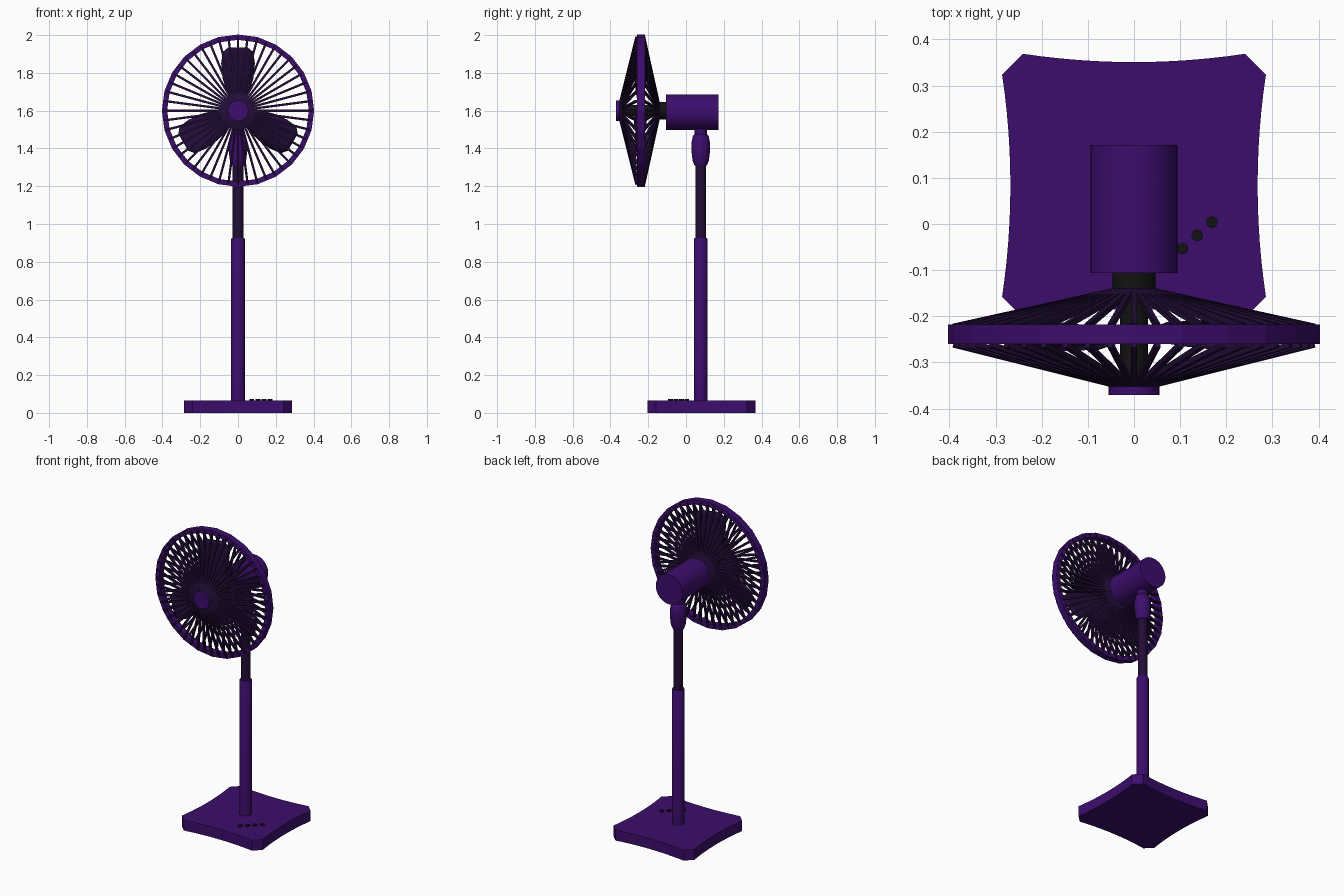
import bpy, bmesh, math
from mathutils import Vector, Matrix

if "Cube" in bpy.data.objects:
    bpy.data.objects.remove(bpy.data.objects["Cube"])


def material(name, rgb):
    m = bpy.data.materials.new(name)
    m.diffuse_color = (*rgb, 1)
    m.use_nodes = True
    m.node_tree.nodes["Principled BSDF"].inputs["Base Color"].default_value = m.diffuse_color
    return m


PURPLE = material("purple", (0.045, 0.004, 0.150))
DARK = material("dark purple", (0.017, 0.004, 0.040))
BLACK = material("black", (0.006, 0.006, 0.006))
HEAD_Z, POLE_Y = 1.6, 0.078


def finish(name, bm, mat, smooth=True):
    bmesh.ops.recalc_face_normals(bm, faces=bm.faces)
    me = bpy.data.meshes.new(name)
    bm.to_mesh(me)
    bm.free()
    ob = bpy.data.objects.new(name, me)
    bpy.context.collection.objects.link(ob)
    me.materials.append(mat)
    if smooth:
        bpy.context.view_layer.objects.active = ob
        ob.select_set(True)
        bpy.ops.object.shade_smooth_by_angle(angle=math.radians(40))
        ob.select_set(False)
    return ob


def lathe(name, profile, mat, origin, along_y=False, sides=32, closed=False, smooth=True):
    """Revolve (radius, height) points about z, or about y through origin."""
    bm = bmesh.new()
    rings = []
    for r, h in profile:
        ring = []
        for i in range(sides):
            a = 2 * math.pi * i / sides
            c, s = r * math.cos(a), r * math.sin(a)
            ring.append(bm.verts.new(Vector(origin) + Vector((c, h, s) if along_y else (c, s, h))))
        rings.append(ring)
    pairs = list(zip(rings, rings[1:])) + ([(rings[-1], rings[0])] if closed else [])
    for a, b in pairs:
        for i in range(sides):
            j = (i + 1) % sides
            bm.faces.new((a[i], a[j], b[j], b[i]))
    if not closed:
        bm.faces.new(rings[0])
        bm.faces.new(rings[-1])
    return finish(name, bm, mat, smooth)


def prism(name, outline, z0, z1, mat):
    bm = bmesh.new()
    face = bm.faces.new([bm.verts.new((x, y, z0)) for x, y in outline])
    ext = bmesh.ops.extrude_face_region(bm, geom=[face])
    for v in ext["geom"]:
        if isinstance(v, bmesh.types.BMVert):
            v.co.z = z1
    return finish(name, bm, mat)


# Base: square with concave sides and clipped corners
outline = []
for q in range(4):
    ca, sa = [(1, 0), (0, 1), (-1, 0), (0, -1)][q]
    for i in range(13):
        t = -1 + i / 6
        u, v = 0.268 + 0.018 * t * t, 0.241 * t
        outline.append((u * ca - v * sa, u * sa + v * ca + 0.083))
prism("base", outline, 0, 0.066, PURPLE)

# Buttons on the base
for i in range(4):
    cx, cy = 0.073 + 0.032 * i, -0.082 + 0.0287 * i
    pts = [(cx + 0.013 * math.cos(k * math.pi / 4), cy + 0.013 * math.sin(k * math.pi / 4)) for k in range(8)]
    prism("button", pts, 0.06, 0.073, BLACK)

# Telescopic pole and neck
lathe("lower_pole", [(0.036, 0.06), (0.036, 0.92), (0.033, 0.926)], PURPLE, (0, POLE_Y, 0))
lathe("upper_pole", [(0.028, 0.9), (0.028, 1.33)], DARK, (0, POLE_Y, 0))
lathe("neck", [(0.033, 1.31), (0.043, 1.335), (0.049, 1.385), (0.049, 1.43), (0.042, 1.465), (0.032, 1.475), (0.032, 1.52)],
      PURPLE, (0, POLE_Y, 0))

# Motor housing and shaft
lathe("motor_housing", [(0.094, -0.106), (0.094, 0.171)], PURPLE, (0, 0, 1.592), True)
lathe("motor_collar", [(0.047, -0.142), (0.047, -0.1)], BLACK, (0, 0, HEAD_Z), True)
lathe("fan_shaft", [(0.03, -0.352), (0.03, -0.138)], BLACK, (0, 0, HEAD_Z), True)

# Cage rim and front cap
lathe("cage_rim", [(0.403, -0.26), (0.403, -0.218), (0.375, -0.218), (0.375, -0.26)], PURPLE,
      (0, 0, HEAD_Z), True, 24, True, False)
lathe("front_cap", [(0.055, -0.348), (0.055, -0.371)], PURPLE, (0, 0, HEAD_Z), True)


# Cage wires
def wires(name, inner, outer, count=48, w=0.006):
    bm = bmesh.new()
    p, q = Vector((inner[0], inner[1], 0)), Vector((outer[0], outer[1], 0))
    d = (q - p).normalized()
    n = Vector((-d.y, d.x, 0)) * w
    s = Vector((0, 0, w))
    for i in range(count):
        rot = Matrix.Rotation(2 * math.pi * i / count, 3, 'Y')
        ends = [[bm.verts.new(rot @ (e + n * a + s * b) + Vector((0, 0, HEAD_Z)))
                 for a, b in ((1, 1), (1, -1), (-1, -1), (-1, 1))] for e in (p, q)]
        for k in range(4):
            bm.faces.new((ends[0][k], ends[0][k - 1], ends[1][k - 1], ends[1][k]))
        for e in ends:
            bm.faces.new(e)
    finish(name, bm, DARK, False)


wires("front_wires", (0.04, -0.35), (0.392, -0.262))
wires("back_wires", (0.04, -0.144), (0.392, -0.222))

# Three pitched fan blades
half = [(0.03, 0.02), (0.09, 0.055), (0.17, 0.08), (0.25, 0.088), (0.31, 0.08), (0.335, 0.05)]
for b in range(3):
    bm = bmesh.new()
    rot = Matrix.Rotation(2 * math.pi * b / 3, 3, 'Y')
    rows = []
    for r, w in half:
        row = []
        for k in range(5):
            t = k / 2 - 1
            row.append(bm.verts.new(rot @ Vector((w * t, -0.242 + 0.35 * w * t, r)) + Vector((0, 0, HEAD_Z))))
        rows.append(row)
    for a, c in zip(rows, rows[1:]):
        for k in range(4):
            bm.faces.new((a[k], a[k + 1], c[k + 1], c[k]))
    ob = finish("fan_blade", bm, DARK)
    mod = ob.modifiers.new("thickness", 'SOLIDIFY')
    mod.thickness = 0.008
    mod.offset = 0
